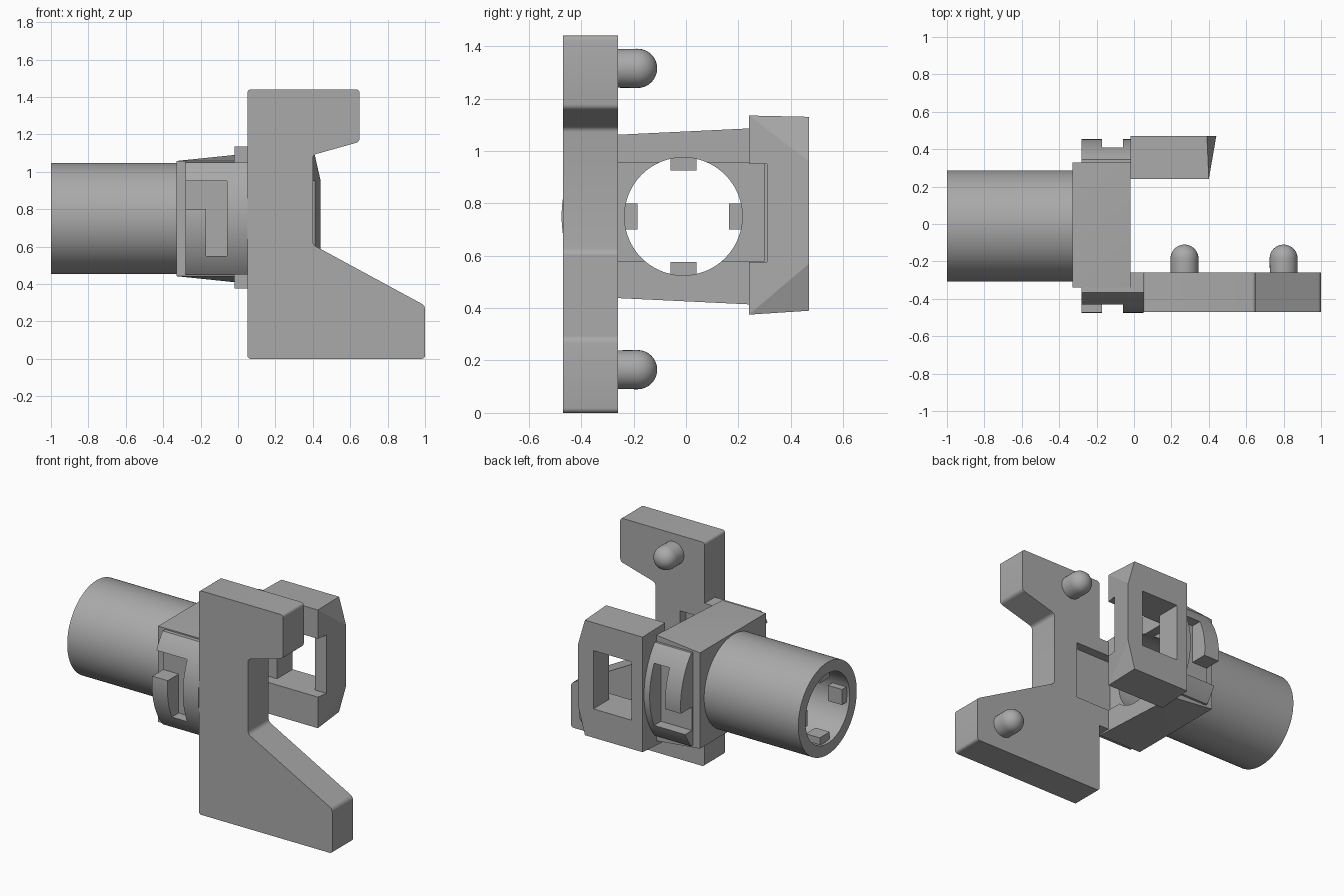
import bpy
import bmesh
from math import pi
from mathutils import Vector, Matrix

default = bpy.data.objects.get("Cube")
if default:
    bpy.data.objects.remove(default, do_unlink=True)

grey = bpy.data.materials.new("plain_grey")
grey.use_nodes = True
grey.diffuse_color = (0.4, 0.4, 0.4, 1)
grey.node_tree.nodes["Principled BSDF"].inputs["Base Color"].default_value = (0.4, 0.4, 0.4, 1)
CY, CZ = -0.01, 0.75   # tube axis


def finish(name, bm):
    bmesh.ops.recalc_face_normals(bm, faces=bm.faces)
    mesh = bpy.data.meshes.new(name)
    bm.to_mesh(mesh)
    bm.free()
    mesh.materials.append(grey)
    ob = bpy.data.objects.new(name, mesh)
    bpy.context.collection.objects.link(ob)
    return ob


def box(name, x, y, z):
    bm = bmesh.new()
    bmesh.ops.create_cube(bm, size=1)
    for v in bm.verts:
        v.co = [r[0] if c < 0 else r[1] for c, r in zip(v.co, (x, y, z))]
    return finish(name, bm)


def hull(name, points):
    bm = bmesh.new()
    for p in points:
        bm.verts.new(p)
    bmesh.ops.convex_hull(bm, input=bm.verts)
    bmesh.ops.dissolve_limit(bm, angle_limit=0.01, verts=bm.verts, edges=bm.edges)
    return finish(name, bm)


def rod(name, radius, x0, x1):
    bm = bmesh.new()
    place = Matrix.Translation(((x0 + x1) / 2, CY, CZ)) @ Matrix.Rotation(pi / 2, 4, "Y")
    bmesh.ops.create_cone(bm, cap_ends=True, segments=96, radius1=radius,
                          radius2=radius, depth=x1 - x0, matrix=place)
    return finish(name, bm)


def combine(ob, others, operation="DIFFERENCE"):
    for other in others:
        mod = ob.modifiers.new("cut", "BOOLEAN")
        mod.object, mod.operation, mod.solver = other, operation, "EXACT"
        bpy.context.view_layer.objects.active = ob
        bpy.ops.object.modifier_apply(modifier=mod.name)
        bpy.data.objects.remove(other, do_unlink=True)


def smooth(ob):
    bpy.ops.object.select_all(action="DESELECT")
    ob.select_set(True)
    bpy.context.view_layer.objects.active = ob
    bpy.ops.object.shade_smooth_by_angle(angle=0.5)


def bore():
    return rod("bore_cutter", 0.225, -1.2, 0.2)


def socket():
    return box("socket_cutter", (-0.08, 0.225), (-0.32, 0.3), (0.58, 0.955))


# Hollow tube
tube = rod("tube", 0.297, -1, -0.32)
combine(tube, [bore()])
smooth(tube)

# Four keys inside the tube mouth
for i in range(4):
    key = box("tube_key_%d" % (i + 1), (-0.98, -0.88), (-0.05, 0.05), (0.175, 0.235))
    key.data.transform(Matrix.Translation((0, CY, CZ)) @ Matrix.Rotation(i * pi / 2, 4, "X"))

# Collar block with a slightly raised rear corner
collar = hull("collar", [(x, y, CZ + s * h) for s in (-1, 1) for x, y, h in
                         ((-0.33, -0.34, 0.308), (-0.33, 0.33, 0.308),
                          (-0.02, -0.34, 0.308), (-0.02, 0.33, 0.34))])
combine(collar, [bore(), socket()])
smooth(collar)

# Curved collar sides carrying the locking grooves
bulge = rod("collar_sides", 0.465, -0.28, 0.05)
combine(bulge, [box("clip", (-1, 1), (-1, 1), (0.45, 1.05))], "INTERSECT")
cutters = [box("rear_cutter", (-0.02, 1), (-0.26, 1), (0, 2)), bore(), socket()]
for turn in (0, pi):
    for x, z in (((-0.17, -0.06), (-0.2, 0.2)), ((-0.4, -0.1), (0.05, 0.2))):
        groove = box("groove_cutter", x, (-1, -0.35), z)
        groove.data.transform(Matrix.Translation((0, CY, CZ)) @ Matrix.Rotation(turn, 4, "X"))
        cutters.append(groove)
combine(bulge, cutters)
smooth(bulge)

# Front plate with softened corners
outline = [(0.05, 0), (1, 0), (1, 0.285), (0.4, 0.61), (0.4, 1.09),
           (0.65, 1.16), (0.65, 1.44), (0.05, 1.44)]
bm = bmesh.new()
face = bm.faces.new([bm.verts.new((x, -0.47, z)) for x, z in outline])
grown = bmesh.ops.extrude_face_region(bm, geom=[face])["geom"]
bmesh.ops.translate(bm, vec=(0, 0.21, 0), verts=[g for g in grown if isinstance(g, bmesh.types.BMVert)])
corners = [e for e in bm.edges if abs(e.verts[0].co.y - e.verts[1].co.y) > 0.1]
bmesh.ops.bevel(bm, geom=corners, offset=0.018, segments=4, profile=0.5, affect="EDGES")
plate = finish("front_plate", bm)
combine(plate, [socket()])
smooth(plate)

# Round-tipped pegs on the back of the plate
for name, x, z in (("upper_peg", 0.27, 1.315), ("lower_peg", 0.8, 0.165)):
    bm = bmesh.new()
    bmesh.ops.create_uvsphere(bm, u_segments=32, v_segments=16, radius=0.075)
    for v in bm.verts:
        if v.co.z < -0.001:
            v.co.z = -0.09
    bm.transform(Matrix.Translation((x, -0.185, z)) @ Matrix.Rotation(-pi / 2, 4, "X"))
    smooth(finish(name, bm))

# Rear frame: chamfered body with a window and an open channel
frame = hull("rear_frame",
             [(x, 0.24, z) for x in (-0.02, 0.4) for z in (0.375, 1.135)]
             + [(x, 0.47, z) for x, z in ((-0.02, 0.39), (0.39, 0.39), (0.44, 0.57),
                                         (0.44, 0.96), (0.39, 1.13), (-0.02, 1.13))])
combine(frame, [box("window_cutter", (0.06, 0.33), (0, 1), (0.575, 0.95)),
                box("channel_cutter", (-0.1, 1), (0, 0.31), (0.575, 0.95))])
